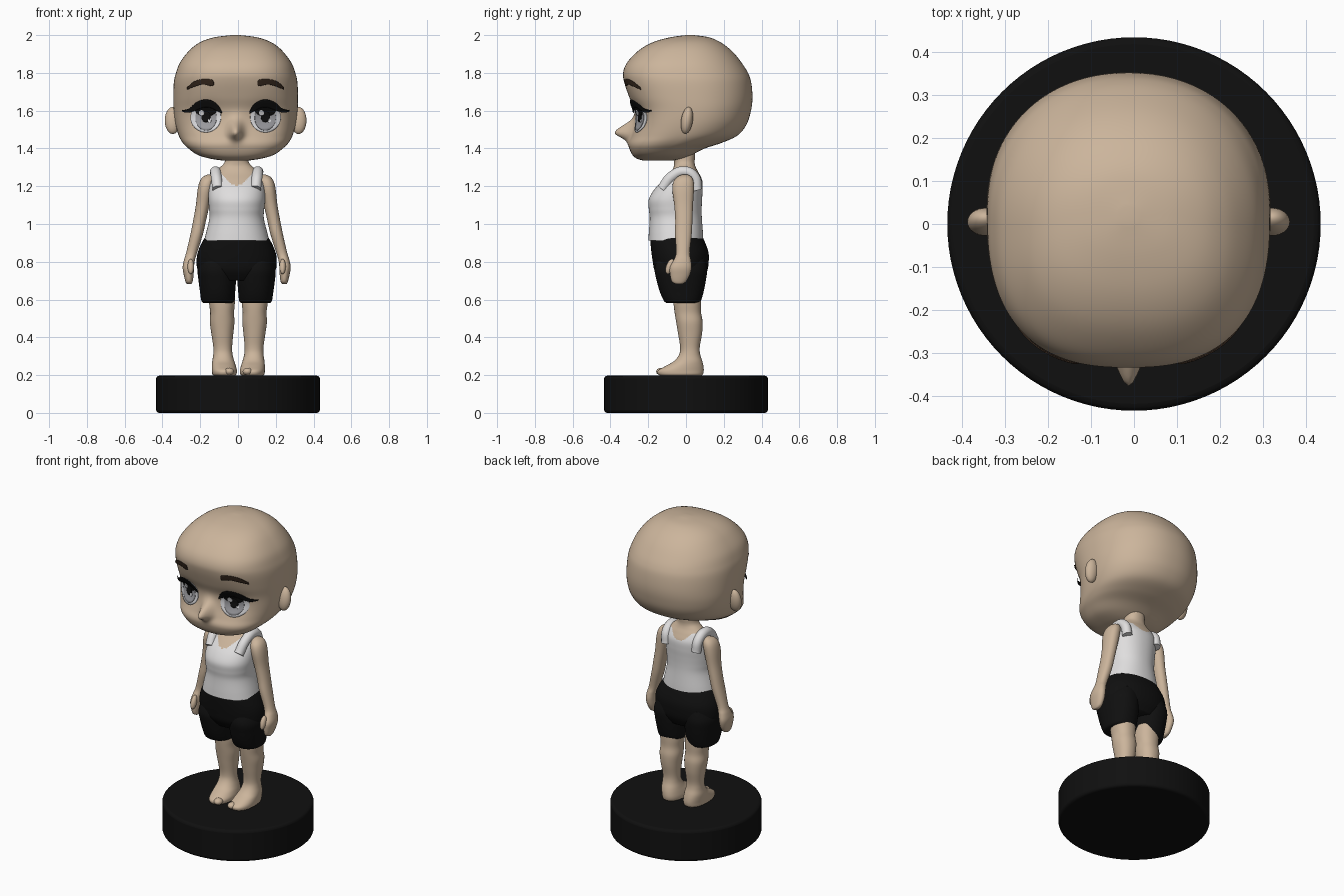
import bpy, bmesh, math
from mathutils import Vector
from mathutils.bvhtree import BVHTree

if "Cube" in bpy.data.objects:
    bpy.data.objects.remove(bpy.data.objects["Cube"])


def material(name, r, g, b):
    m = bpy.data.materials.new(name)
    m.diffuse_color = (r, g, b, 1)
    m.use_nodes = True
    m.node_tree.nodes["Principled BSDF"].inputs["Base Color"].default_value = m.diffuse_color
    return m


SKIN = material("skin", .60, .46, .33)
WHITE = material("white_cloth", .74, .73, .73)
BLACK = material("black", .005, .005, .005)
BROWN = material("brow_brown", .035, .02, .012)
EYE = material("eye_white", .72, .72, .74)
IRIS = material("iris_grey", .33, .33, .35)
HEAD_X, BODY_X, LEG_X = -.0125, -.007, .002


def smooth(rows, k):
    """Catmull-Rom interpolation through tuples."""
    out = []
    for i in range(len(rows) - 1):
        a, b, c, d = (rows[max(0, min(len(rows) - 1, i + j))] for j in (-1, 0, 1, 2))
        for s in range(k):
            t = s / k
            out.append(tuple(
                .5 * (2 * q + (r - p) * t + (2 * p - 5 * q + 4 * r - u) * t * t
                      + (3 * q - p - 3 * r + u) * t ** 3)
                for p, q, r, u in zip(a, b, c, d)))
    return out + [rows[-1]]


def finish(name, bm, mats):
    bmesh.ops.recalc_face_normals(bm, faces=bm.faces)
    me = bpy.data.meshes.new(name)
    bm.to_mesh(me)
    bm.free()
    for m in mats:
        me.materials.append(m)
    ob = bpy.data.objects.new(name, me)
    bpy.context.collection.objects.link(ob)
    for p in me.polygons:
        p.use_smooth = True
    return ob


def loft(name, rows, mats, n=48, k=5, pf=2.2, pb=2.2, shape=None, rule=None):
    """Stack of rounded sections: (z, centre x, half width, front y, back y)."""
    bm = bmesh.new()
    rings = []
    for z, cx, rx, yf, yb in smooth(rows, k):
        ring, cy, ry = [], (yf + yb) / 2, (yb - yf) / 2
        for i in range(n):
            a = 2 * math.pi * i / n
            c, s = math.cos(a), math.sin(a)
            p = pf if s < 0 else pb
            r = (abs(c) ** p + abs(s) ** p) ** (-1 / p)
            co = Vector((cx + rx * r * c, cy + ry * r * s, z))
            ring.append(bm.verts.new(shape(co, s) if shape else co))
        rings.append(ring)
    for a, b in zip(rings, rings[1:]):
        for i in range(n):
            bm.faces.new((a[i], a[(i + 1) % n], b[(i + 1) % n], b[i]))
    bm.faces.new(rings[0])
    bm.faces.new(rings[-1])
    if rule:
        for f in bm.faces:
            f.material_index = rule(f.calc_center_median())
    return finish(name, bm, mats)


def ellipsoid(name, mat, loc, radii, tilt=0):
    bpy.ops.mesh.primitive_uv_sphere_add(segments=32, ring_count=20, location=loc,
                                         rotation=(tilt, 0, 0))
    ob = bpy.context.object
    ob.name, ob.scale = name, radii
    ob.data.materials.append(mat)
    bpy.ops.object.shade_smooth()
    return ob


# Display base
bpy.ops.mesh.primitive_cylinder_add(vertices=96, radius=.434, depth=.197, location=(0, 0, .0985))
base = bpy.context.object
base.name = "round_base"
base.data.materials.append(BLACK)
bev = base.modifiers.new("edge", "BEVEL")
bev.width, bev.segments, bev.limit_method = .016, 3, "ANGLE"
bpy.ops.object.shade_smooth_by_angle(angle=math.radians(40))


# Head, with nose bump and shallow eye sockets
def face_shape(co, s):
    if s < 0:
        x, dz = co.x - HEAD_X, co.z - 1.485
        co.y -= .095 * math.exp(-(x / .035) ** 2 - (dz / (.055 if dz > 0 else .036)) ** 2)
        co.y += .018 * math.exp(-((abs(x) - .156) / .07) ** 2 - ((co.z - 1.565) / .07) ** 2)
    return co


HEAD = [(1.335, .06, -.22, -.08), (1.345, .13, -.258, -.02), (1.365, .20, -.283, .03),
        (1.40, .25, -.30, .10), (1.43, .28, -.303, .19), (1.47, .302, -.287, .275),
        (1.53, .319, -.272, .322), (1.60, .328, -.272, .344), (1.67, .330, -.30, .352),
        (1.75, .327, -.327, .345), (1.80, .316, -.333, .328), (1.85, .297, -.315, .297),
        (1.90, .262, -.272, .258), (1.94, .222, -.22, .215), (1.97, .172, -.155, .168),
        (1.99, .105, -.075, .115), (2.0, .02, .0, .04)]
head = loft("head", [(z, HEAD_X, w, f, b) for z, w, f, b in HEAD], [SKIN],
            n=180, k=6, pf=2.55, pb=2.15, shape=face_shape)
for side, s in (("left", 1), ("right", -1)):
    ellipsoid(side + "_ear", SKIN, (HEAD_X + s * .333, .005, 1.548), (.042, .031, .072), -.15)

# Painted face details: thin plates draped on the head
hbm = bmesh.new()
hbm.from_mesh(head.data)
surface = BVHTree.FromBMesh(hbm)


def decal(name, mat, cols, s, off, steps=6):
    """Columns (x, low z, high z), dropped on the face and lifted by off."""
    bm = bmesh.new()
    grid = []
    for x, lo, hi in cols:
        line = []
        for j in range(steps + 1):
            z = lo + (hi - lo) * j / steps
            hit, nor, _, _ = surface.ray_cast(Vector((HEAD_X + s * x, -1, z)), Vector((0, 1, 0)))
            line.append(bm.verts.new(hit + nor * off))
        grid.append(line)
    for a, b in zip(grid, grid[1:]):
        for j in range(steps):
            bm.faces.new((a[j], b[j], b[j + 1], a[j + 1]))
    ob = finish(name, bm, [mat])
    ob.modifiers.new("thickness", "SOLIDIFY").thickness = .003
    return ob


def disc(x, z, rx, rz):
    angles = [math.pi * (.02 + .96 * i / 20) for i in range(21)]
    return [(x - rx * math.cos(a), z - rz * math.sin(a), z + rz * math.sin(a)) for a in angles]


LASH = [(.07, 1.588, 1.598), (.09, 1.60, 1.635), (.125, 1.622, 1.66), (.165, 1.625, 1.664),
        (.205, 1.608, 1.648), (.24, 1.592, 1.615), (.272, 1.598, 1.605)]
BROW = [(.115, 1.738, 1.752), (.125, 1.732, 1.765), (.17, 1.74, 1.768),
        (.215, 1.728, 1.756), (.252, 1.712, 1.725)]
for side, s in (("left", 1), ("right", -1)):
    decal(side + "_eye_white", EYE, disc(.156, 1.565, .08, .082), s, .004, 10)
    decal(side + "_iris", IRIS, disc(.154, 1.562, .056, .07), s, .007, 10)
    decal(side + "_iris_glow", EYE, disc(.154, 1.528, .036, .026), s, .009)
    decal(side + "_iris_shade", BLACK, disc(.154, 1.607, .056, .036), s, .009)
    decal(side + "_pupil", BLACK, disc(.154, 1.568, .024, .032), s, .010)
    for x, z, r in ((.154 - s * .022, 1.592, .014), (.154 + s * .02, 1.545, .009)):
        decal(side + "_eye_sparkle", EYE, disc(x, z, r, r * 1.2), s, .013)
    decal(side + "_lashes", BLACK, smooth(LASH, 5), s, .014)
    decal(side + "_eyebrow", BROWN, smooth(BROW, 5), s, .007)
hbm.free()


# Torso and neck: tank top below the scooped neckline, skin above
def neckline(c):
    scoop = (1.205 if c.y < -.02 else 1.235) + .07 * ((c.x - BODY_X) / .085) ** 2
    return 0 if c.z > min(scoop, 1.285) else 1


TORSO = [(.912, .172, -.199, .092), (.95, .163, -.197, .09), (1.03, .144, -.192, .084),
         (1.08, .146, -.197, .083), (1.13, .15, -.197, .085), (1.18, .148, -.17, .088),
         (1.23, .14, -.125, .086), (1.27, .122, -.085, .068), (1.30, .088, -.066, .052),
         (1.325, .065, -.063, .046), (1.36, .06, -.067, .048), (1.43, .062, -.067, .05)]
loft("torso_and_neck", [(z, BODY_X, w, f, b) for z, w, f, b in TORSO], [SKIN, WHITE],
     n=120, k=7, rule=neckline)

# Shoulder straps
for side, s in (("left", 1), ("right", -1)):
    cu = bpy.data.curves.new(side + "_strap", "CURVE")
    cu.dimensions, cu.bevel_depth, cu.bevel_resolution, cu.use_fill_caps = "3D", .029, 5, True
    sp = cu.splines.new("BEZIER")
    path = [(.10, -.125, 1.185), (.108, -.075, 1.25), (.112, -.01, 1.277),
            (.11, .042, 1.25), (.105, .058, 1.18)]
    sp.bezier_points.add(len(path) - 1)
    for bp, (x, y, z) in zip(sp.bezier_points, path):
        bp.co = (BODY_X + s * x, y, z)
        bp.handle_left_type = bp.handle_right_type = "AUTO"
    cu.materials.append(WHITE)
    strap = bpy.data.objects.new(side + "_strap", cu)
    bpy.context.collection.objects.link(strap)
    bpy.ops.object.select_all(action="DESELECT")
    strap.select_set(True)
    bpy.context.view_layer.objects.active = strap
    bpy.ops.object.convert(target="MESH")

# Shorts: hips and two legs
HIPS = [(.70, .15, -.13, .085), (.75, .203, -.165, .112), (.80, .212, -.176, .12),
        (.85, .206, -.183, .119), (.90, .185, -.188, .102), (.928, .168, -.188, .088)]
loft("shorts_hips", [(z, BODY_X, w, f, b) for z, w, f, b in HIPS], [BLACK], n=72)
SHORT_LEG = [(.583, .10, .078, -.105, .07), (.595, .10, .087, -.118, .08),
             (.64, .101, .093, -.138, .093), (.70, .103, .099, -.155, .105),
             (.76, .106, .10, -.166, .112), (.82, .10, .085, -.15, .10)]
LEG = [(.197, .074, .055, -.135, .08), (.205, .074, .064, -.148, .09),
       (.225, .074, .066, -.147, .094), (.25, .077, .063, -.105, .092),
       (.275, .08, .058, -.062, .086), (.31, .082, .051, -.036, .075),
       (.35, .083, .05, -.031, .073), (.42, .085, .058, -.042, .085),
       (.48, .086, .065, -.052, .088), (.53, .086, .063, -.06, .08),
       (.58, .087, .068, -.066, .08), (.65, .09, .07, -.07, .08)]
ARM = [(.682, .252, .012, -.055, -.02), (.695, .252, .019, -.075, .0),
       (.73, .254, .026, -.084, .02), (.77, .256, .030, -.085, .03),
       (.81, .25, .029, -.065, .026), (.85, .238, .029, -.052, .02),
       (.945, .212, .033, -.058, .03), (1.02, .196, .034, -.057, .034),
       (1.10, .18, .036, -.062, .037), (1.18, .167, .040, -.072, .042),
       (1.225, .158, .038, -.066, .04), (1.25, .15, .028, -.045, .028),
       (1.262, .145, .008, -.02, .008)]
for side, s in (("left", 1), ("right", -1)):
    for part, rows, cx, mat in (("shorts_leg", SHORT_LEG, BODY_X, BLACK),
                                ("leg_and_foot", LEG, LEG_X, SKIN),
                                ("arm_and_hand", ARM, BODY_X, SKIN)):
        loft(side + "_" + part, [(z, cx + s * x, w, f, b) for z, x, w, f, b in rows], [mat])
    ellipsoid(side + "_thumb", SKIN, (BODY_X + s * .243, -.085, .775), (.017, .02, .042), -.35)
    ellipsoid(side + "_big_toe", SKIN, (LEG_X + s * .048, -.13, .219), (.025, .028, .02))
